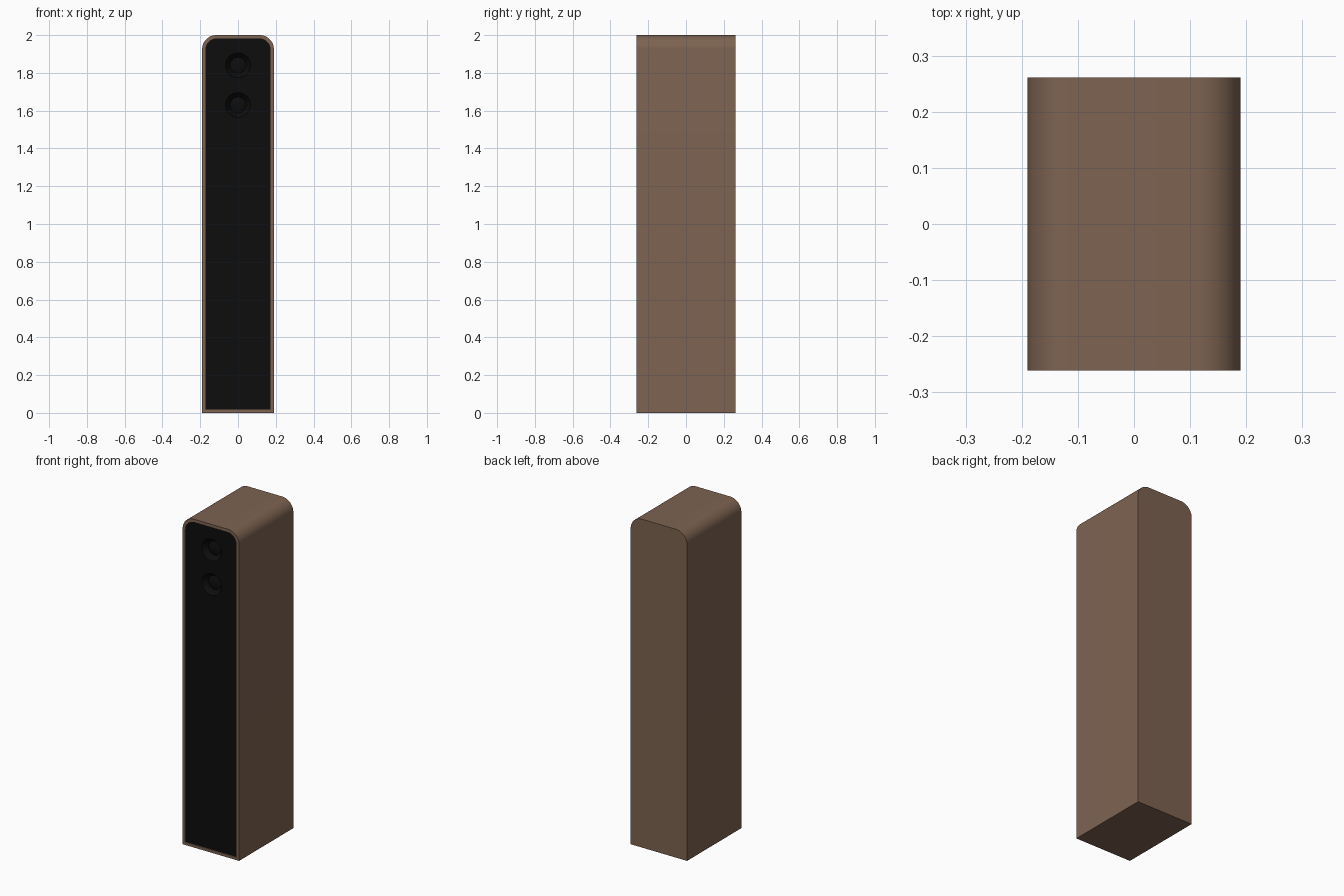
import bpy, bmesh, math

if "Cube" in bpy.data.objects:
    bpy.data.objects.remove(bpy.data.objects["Cube"])

HALF_W, HALF_D, HEIGHT = 0.19, 0.261, 2.0
FRAME, RECESS = 0.017, 0.006
FRONT = -HALF_D


def material(name, rgb):
    m = bpy.data.materials.new(name)
    m.diffuse_color = (*rgb, 1)
    m.use_nodes = True
    m.node_tree.nodes["Principled BSDF"].inputs["Base Color"].default_value = m.diffuse_color
    return m


brown = material("brown wood", (0.205, 0.125, 0.082))
black = material("black", (0.004, 0.004, 0.004))


def outline(bm, inset, y, radius, seg=12):
    """Loop of verts: square bottom, rounded top corners."""
    w, lo, hi = HALF_W - inset, inset, HEIGHT - inset
    pts = [(-w, lo), (w, lo)]
    for cx, start in ((w - radius, 0), (radius - w, math.pi / 2)):
        for i in range(seg + 1):
            a = start + math.pi / 2 * i / seg
            pts.append((cx + radius * math.cos(a), hi - radius + radius * math.sin(a)))
    return [bm.verts.new((x, y, z)) for x, z in pts]


def circle(bm, r, y, z, n=40):
    return [bm.verts.new((r * math.cos(2 * math.pi * i / n), y,
                          z + r * math.sin(2 * math.pi * i / n))) for i in range(n)]


def bridge(bm, a, b):
    n = len(a)
    for i in range(n):
        j = (i + 1) % n
        bm.faces.new((a[i], a[j], b[j], b[i]))


def finish(bm, name, mat, flip_to_front=False):
    bmesh.ops.recalc_face_normals(bm, faces=bm.faces)
    if flip_to_front:
        # open surfaces must face the front (-y)
        for f in bm.faces:
            if f.normal.y > 0:
                f.normal_flip()
    me = bpy.data.meshes.new(name)
    bm.to_mesh(me)
    bm.free()
    me.materials.append(mat)
    ob = bpy.data.objects.new(name, me)
    bpy.context.collection.objects.link(ob)
    bpy.ops.object.select_all(action='DESELECT')
    ob.select_set(True)
    bpy.context.view_layer.objects.active = ob
    bpy.ops.object.shade_smooth_by_angle(angle=math.radians(30))
    return ob


# Cabinet shell with a shallow recess in the front
bm = bmesh.new()
loops = [outline(bm, 0, HALF_D, 0.075), outline(bm, 0, FRONT, 0.075),
         outline(bm, FRAME, FRONT, 0.062), outline(bm, FRAME, FRONT + RECESS, 0.062)]
for a, b in zip(loops, loops[1:]):
    bridge(bm, a, b)
bm.faces.new(loops[0])
finish(bm, "cabinet", brown)

# Front panel with round driver openings
DRIVERS = {"upper_driver": 1.84, "lower_driver": 1.63}
panel_y = FRONT + RECESS
bm = bmesh.new()
rings = [outline(bm, FRAME, panel_y, 0.062)]
rings += [circle(bm, 0.066, panel_y, z) for z in DRIVERS.values()]
edges = [bm.edges.new((r[i], r[(i + 1) % len(r)])) for r in rings for i in range(len(r))]
bmesh.ops.triangle_fill(bm, edges=edges, use_beauty=True, normal=(0, -1, 0))
finish(bm, "front_panel", black, True)

# Drivers: sunken cone with a slightly domed centre
for name, z in DRIVERS.items():
    bm = bmesh.new()
    rings = [circle(bm, r, panel_y + d, z) for r, d in
             ((0.066, 0), (0.042, 0.03), (0.03, 0.025), (0.015, 0.022))]
    for a, b in zip(rings, rings[1:]):
        bridge(bm, a, b)
    bm.faces.new(rings[-1])
    finish(bm, name, black, True)
